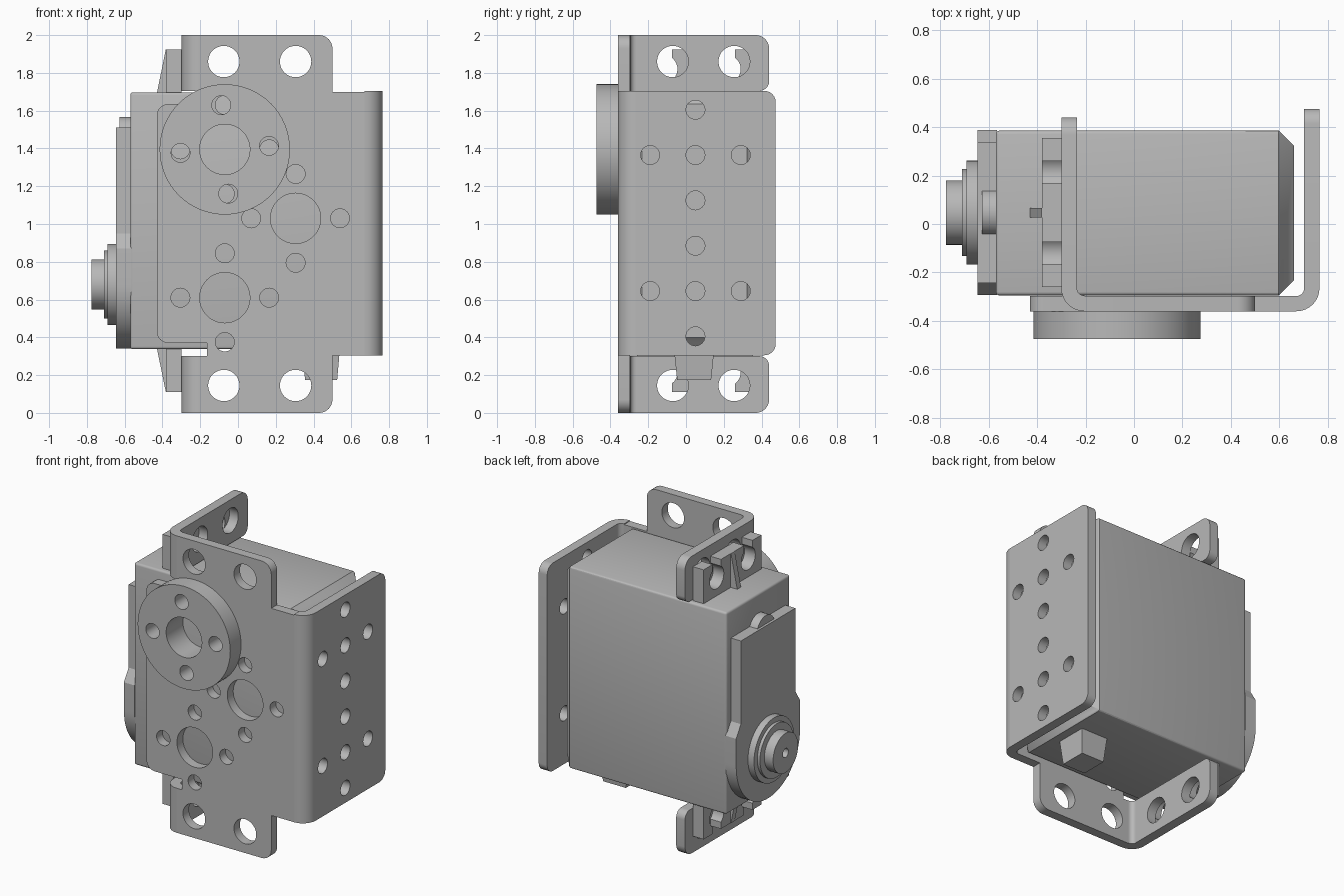
import bpy, bmesh, math
from mathutils import Matrix, Vector

old = bpy.data.objects.get("Cube")
if old:
    bpy.data.objects.remove(old, do_unlink=True)

grey = bpy.data.materials.new("light_grey")
grey.use_nodes = True
grey.diffuse_color = (0.48, 0.48, 0.48, 1)
grey.node_tree.nodes["Principled BSDF"].inputs["Base Color"].default_value = (0.48, 0.48, 0.48, 1)

# Profile axes: local u, v and thickness direction for each facing
AXES = {
    "x": Matrix(((0, 0, 1, 0), (1, 0, 0, 0), (0, 1, 0, 0), (0, 0, 0, 1))),    # u=y v=z
    "y": Matrix(((1, 0, 0, 0), (0, 0, -1, 0), (0, 1, 0, 0), (0, 0, 0, 1))),   # u=x v=z
    "z": Matrix.Identity(4),                                                  # u=x v=y
}
ZC = 1.0025   # height the bracket is mirrored about


def finish(ob):
    ob.data.materials.clear()
    ob.data.materials.append(grey)
    bpy.ops.object.select_all(action='DESELECT')
    ob.select_set(True)
    bpy.context.view_layer.objects.active = ob
    bpy.ops.object.shade_smooth_by_angle(angle=math.radians(30))
    return ob


def arc(u, v, r, a0, a1, n=8):
    """Points on an arc, angles in degrees."""
    return [(u + r * math.cos(math.radians(a0 + (a1 - a0) * i / n)),
             v + r * math.sin(math.radians(a0 + (a1 - a0) * i / n))) for i in range(n + 1)]


def circle(u, v, r, n=48):
    return arc(u, v, r, 0, 360, n)[:-1]


def rounded(corners, n=6):
    """Polygon from (u, v, radius) corners with filleted corners."""
    out = []
    for i, (u, v, r) in enumerate(corners):
        p = Vector((u, v))
        if not r:
            out.append((u, v))
            continue
        a = (Vector(corners[i - 1][:2]) - p).normalized()
        b = (Vector(corners[(i + 1) % len(corners)][:2]) - p).normalized()
        half = a.angle(b) / 2
        d = r / math.tan(half)
        c = p + (a + b).normalized() * (r / math.sin(half))
        s, e = p + a * d - c, p + b * d - c
        for k in range(n + 1):
            out.append(tuple(c + s.lerp(e, k / n).normalized() * r))
    return out


def slab(name, axis, lo, hi, outline, holes=()):
    """Extrude a flat profile with holes from lo to hi along an axis."""
    cu = bpy.data.curves.new(name, 'CURVE')
    cu.dimensions, cu.fill_mode = '2D', 'BOTH'
    cu.extrude = (hi - lo) / 2
    for pts in [outline, *holes]:
        sp = cu.splines.new('POLY')
        sp.points.add(len(pts) - 1)
        for p, (u, v) in zip(sp.points, pts):
            p.co = (u, v, 0, 1)
        sp.use_cyclic_u = True
    tmp = bpy.data.objects.new(name + "_curve", cu)
    bpy.context.collection.objects.link(tmp)
    deps = bpy.context.evaluated_depsgraph_get()
    me = bpy.data.meshes.new_from_object(tmp.evaluated_get(deps))
    bpy.data.objects.remove(tmp, do_unlink=True)
    shift = Vector([(lo + hi) / 2 if k == axis else 0 for k in "xyz"])
    me.transform(Matrix.Translation(shift) @ AXES[axis])
    bm = bmesh.new()
    bm.from_mesh(me)
    bmesh.ops.remove_doubles(bm, verts=bm.verts, dist=1e-5)
    bmesh.ops.recalc_face_normals(bm, faces=bm.faces)
    bm.to_mesh(me)
    bm.free()
    me.name = name
    ob = bpy.data.objects.new(name, me)
    bpy.context.collection.objects.link(ob)
    return finish(ob)


def bolt_ring(u, v, r=0.235, turn=0):
    """Four small holes around a large one."""
    return [circle(u, v, 0.133)] + [
        circle(u + r * math.cos(a), v + r * math.sin(a), 0.05, 24)
        for a in (math.radians(turn + 90 * k) for k in range(4))]


def flip(pts):
    return [(u, 2 * ZC - v) for u, v in pts]


# Bracket front plate: lower half outline, mirrored for the upper half
low = [(-0.43, 0.37, 0.06), (-0.165, 0.37, 0), (-0.165, 0.30, 0), (-0.205, 0.30, 0),
       (-0.205, 0.0, 0), (0.5, 0.0, 0.07), (0.5, 0.305, 0), (0.67, 0.305, 0)]
high = [(u, 2 * ZC - v if v > 0 else 2.0, r) for u, v, r in reversed(low)]
holes = [circle(x, z, 0.083) for x in (-0.075, 0.305) for z in (0.145, 1.86)]
for x, z in ((-0.07, 0.61), (0.305, 1.03), (-0.07, 1.395)):
    holes += bolt_ring(x, z)
slab("front_plate", "y", -0.36, -0.297, rounded(low + high), holes)

# Bracket side plate with its hole pattern and bend
holes = [circle(0.05, 0.405 + 0.24 * k, 0.05, 24) for k in range(6)]
holes += [circle(y, z, 0.05, 24) for y in (-0.19, 0.29) for z in (0.645, 1.365)]
slab("side_plate", "x", 0.702, 0.765,
     rounded([(-0.265, 0.305, 0), (0.475, 0.305, 0.06), (0.475, 1.705, 0.06), (-0.265, 1.705, 0)]), holes)
slab("side_bend", "z", 0.305, 1.705,
     arc(0.67, -0.265, 0.095, -90, 0) + arc(0.67, -0.265, 0.032, 0, -90))

# Small bracket tabs at the bottom and top, each with a bend
for label, z0, z1, zh in (("lower", 0.0, 0.30, 0.145), ("upper", 1.705, 2.0, 1.86)):
    r0, r1 = (0.07, 0.05) if z0 == 0 else (0.05, 0.07)
    slab(label + "_tab", "x", -0.30, -0.235,
         rounded([(-0.265, z0, 0), (0.44, z0, r0), (0.44, z1, r1), (-0.265, z1, 0)]),
         [circle(y, zh, 0.083) for y in (-0.07, 0.255)])
    slab(label + "_tab_bend", "z", z0, z1,
         arc(-0.205, -0.265, 0.095, 180, 270) + arc(-0.205, -0.265, 0.03, 270, 180))

# Motor case: box with a wide chamfer round the +x face, fine rounding elsewhere
bm = bmesh.new()
bmesh.ops.create_cube(bm, size=1)
bmesh.ops.scale(bm, verts=bm.verts, vec=(1.23, 0.68, 1.36))
bmesh.ops.translate(bm, verts=bm.verts, vec=(0.045, 0.045, 1.017))
end = [e for e in bm.edges if all(v.co.x > 0.6 for v in e.verts)]
bmesh.ops.bevel(bm, geom=end, offset=0.063, segments=1, affect='EDGES')
small = [e for e in bm.edges if len(e.link_faces) == 2 and e.calc_face_angle() > 1.2]
bmesh.ops.bevel(bm, geom=small, offset=0.015, segments=3, profile=0.5, affect='EDGES')
me = bpy.data.meshes.new("motor_case")
bm.to_mesh(me)
bm.free()
case = bpy.data.objects.new("motor_case", me)
bpy.context.collection.objects.link(case)
finish(case)

# Rear cover: narrow panel widening into a round end
CY, CZ = 0.047, 0.68
cover = [(CY + 0.29, 1.51), (CY - 0.29, 1.51), (CY - 0.29, 0.95), (CY - 0.34, 0.87)]
cover += arc(CY, CZ, 0.34, 180, 360, 32) + [(CY + 0.34, 0.87), (CY + 0.29, 0.95)]
slab("rear_cover", "x", -0.645, -0.565, cover)
slab("cover_bump", "x", -0.628, -0.565, circle(CY, 1.47, 0.097))

# Stepped rear hub
bore = [circle(CY, CZ, 0.03, 24)]
for name, x0, x1, r in (("hub_base", -0.69, -0.64, 0.215), ("hub_ring", -0.71, -0.69, 0.18),
                        ("hub_shaft", -0.775, -0.71, 0.133)):
    slab(name, "x", x0, x1, circle(CY, CZ, r), bore)

# Output horn on the front
slab("output_horn", "y", -0.475, -0.36, circle(-0.07, 1.395, 0.345, 64),
     bolt_ring(-0.07, 1.395, turn=4.5))

# Mounting ears with open keyhole slots, and their ribs
ear = [(-0.26, 1.67), (0.355, 1.67), (0.355, 1.925)]
for y in (0.215, -0.12):
    ear += [(y + 0.045, 1.925)] + arc(y, 1.82, 0.075, 53, -233, 20) + [(y - 0.045, 1.925)]
ear += [(-0.26, 1.925)]
rib = [(-0.43, 1.69), (-0.375, 1.69), (-0.375, 1.925), (-0.382, 1.925)]
for label, f in (("upper", lambda p: p), ("lower", lambda p: [(u, 2.035 - v) for u, v in p])):
    slab(label + "_ear", "x", -0.38, -0.30, f(ear))
    slab(label + "_ear_rib", "y", 0.027, 0.067, f(rib))

# Tapered cable plug under the case
bm = bmesh.new()
bmesh.ops.create_cube(bm, size=1)
for v in bm.verts:
    top = v.co.z > 0
    v.co = (0.44 + v.co.x * (0.20 if top else 0.17),
            0.043 + v.co.y * (0.215 if top else 0.18), 0.345 if top else 0.175)
me = bpy.data.meshes.new("cable_plug")
bm.to_mesh(me)
bm.free()
plug = bpy.data.objects.new("cable_plug", me)
bpy.context.collection.objects.link(plug)
finish(plug)
